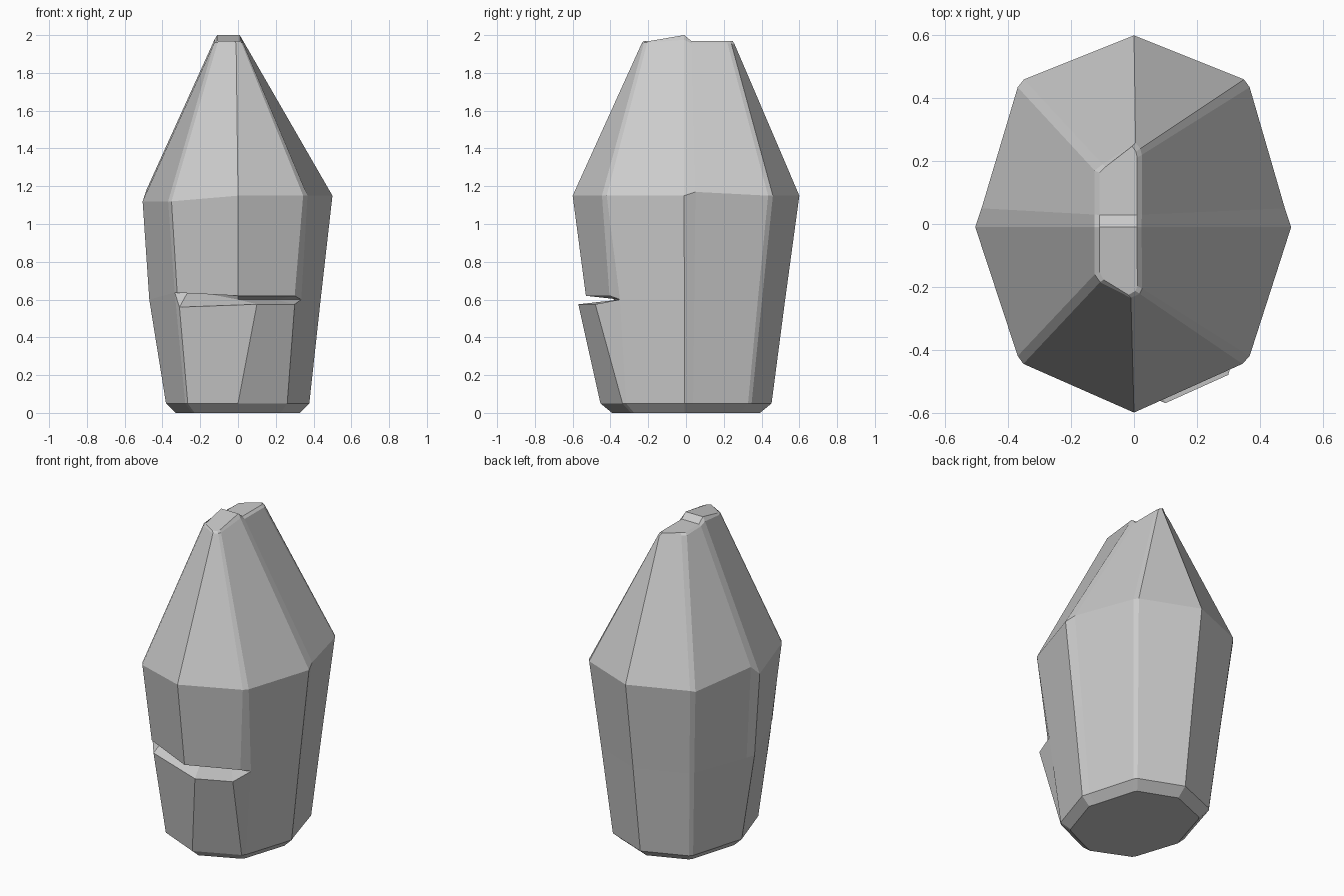
import bpy, bmesh

if "Cube" in bpy.data.objects:
    bpy.data.objects.remove(bpy.data.objects["Cube"])

# Widest ring, counter-clockwise from the front ridge (paired points are narrow bevels)
shoulder = [(0, -.60, 1.15), (.345, -.445, 1.15), (.368, -.42, 1.15), (.50, -.01, 1.15),
            (.48, .05, 1.17), (.368, .435, 1.15), (.35, .46, 1.15), (0, .60, 1.15),
            (-.35, .46, 1.15), (-.37, .435, 1.14), (-.485, .05, 1.18), (-.505, -.01, 1.12),
            (-.37, -.42, 1.12), (-.352, -.445, 1.12)]

# Narrow ring just under the tip
neck = [(-.01, -.235, 1.955), (.018, -.222, 1.96), (.026, -.205, 1.96), (.024, -.01, 1.975),
        (.025, .03, 1.955), (.025, .22, 1.955), (.02, .24, 1.955), (.005, .258, 1.95),
        (-.10, .19, 1.955), (-.125, .17, 1.955), (-.125, .03, 1.96), (-.125, -.01, 1.975),
        (-.125, -.16, 1.96), (-.108, -.185, 1.96)]


def scaled(ring, s, z):
    return [(x * s, y * s, z) for x, y, _ in ring]


def replaced(ring, changes):
    return [changes.get(i, p) for i, p in enumerate(ring)]


# Base rings
base = scaled(shoulder, .755, .05)
foot = scaled(base, .865, 0)

# Waist ring, swollen a little on the left side
waist = [(x * (.93 if x < -.4 else .875), y * .875, .60) for x, y, _ in shoulder]
waist = replaced(waist, {2: (.335, -.35, .60), 12: (-.335, -.37, .638)})

# Front notch: lower lip, inner crease and upper lip share all other waist points
lower_lip = replaced(waist, {13: (-.31, -.395, .56), 0: (.10, -.57, .575), 1: (.30, -.48, .575)})
crease = replaced(waist, {13: (-.26, -.36, .65), 0: (0, -.35, .60), 1: (.20, -.35, .60)})
upper_lip = replaced(waist, {13: (-.322, -.395, .636), 0: (0, -.53, .62), 1: (.30, -.405, .62)})

# Tip ring: inset, with a raised cross ridge
tip = []
for i, (x, y, z) in enumerate(neck):
    top_z = 2.0 if i in (3, 11) else 1.968
    tip.append((-.05 + (x + .05) * .8, y * .96, top_z))

# Loft the body
bm = bmesh.new()
rings = [[bm.verts.new(p) for p in ring] for ring in
         (foot, base, lower_lip, crease, upper_lip, shoulder, neck, tip)]
n = len(shoulder)
for a, b in zip(rings, rings[1:]):
    for i in range(n):
        j = (i + 1) % n
        bm.faces.new((a[i], a[j], b[j], b[i]))

# Flat underside and the three-part top
bm.faces.new(rings[0][::-1])
t = rings[-1]
bm.faces.new([t[i] for i in (11, 12, 13, 0, 1, 2, 3)])
bm.faces.new([t[i] for i in (3, 4, 10, 11)])
bm.faces.new(t[4:11])

bmesh.ops.remove_doubles(bm, verts=bm.verts, dist=.0005)
bmesh.ops.recalc_face_normals(bm, faces=bm.faces)
mesh = bpy.data.meshes.new("rock_body")
bm.to_mesh(mesh)
bm.free()
bpy.context.collection.objects.link(bpy.data.objects.new("rock_body", mesh))
